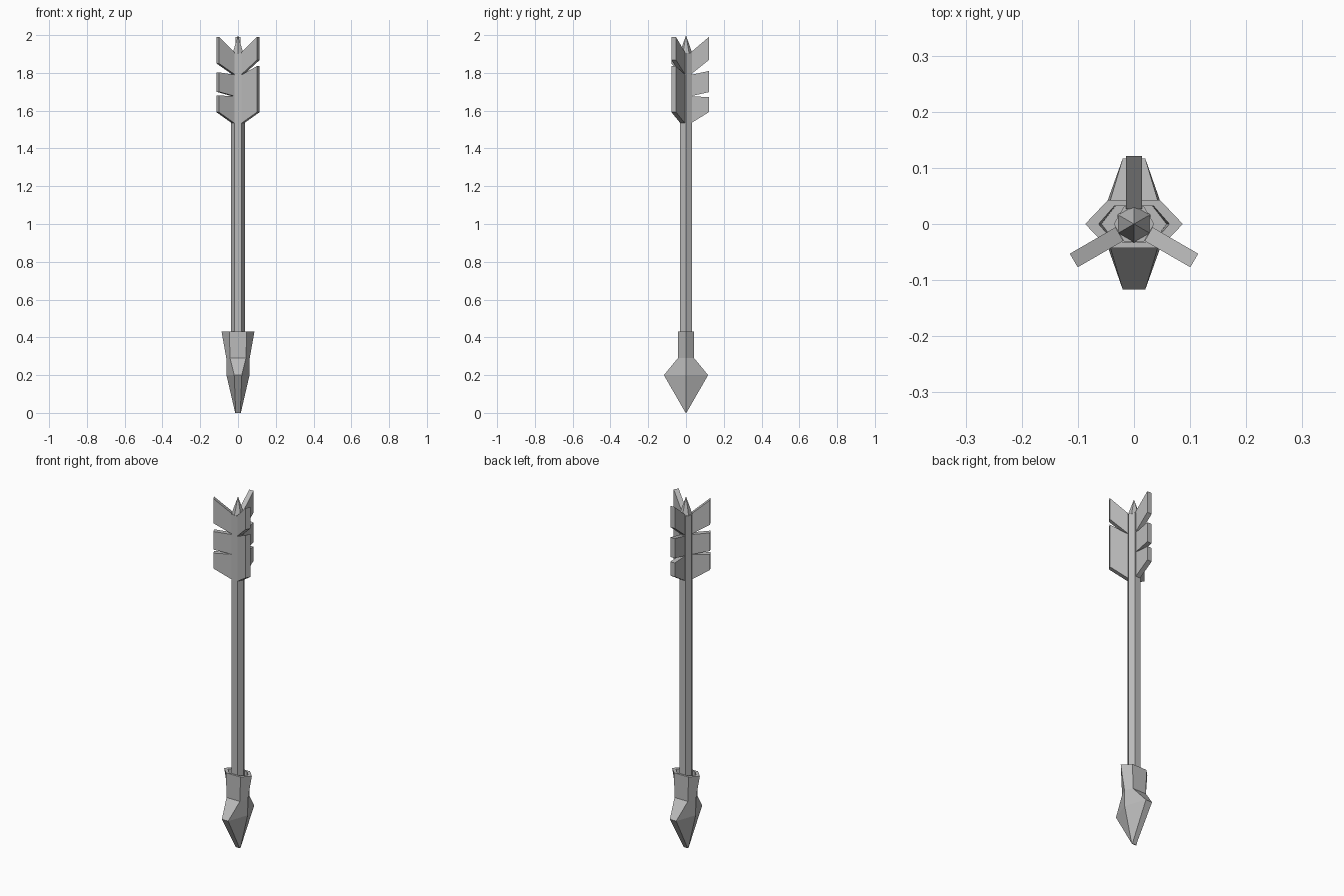
import bpy, bmesh, math
from mathutils import Matrix

if "Cube" in bpy.data.objects:
    bpy.data.objects.remove(bpy.data.objects["Cube"])

grey = bpy.data.materials.new("plain grey")
grey.diffuse_color = (0.5, 0.5, 0.5, 1)
grey.use_nodes = True
grey.node_tree.nodes["Principled BSDF"].inputs["Base Color"].default_value = grey.diffuse_color


def finish(name, bm):
    bmesh.ops.recalc_face_normals(bm, faces=bm.faces)
    me = bpy.data.meshes.new(name)
    bm.to_mesh(me)
    bm.free()
    me.materials.append(grey)
    ob = bpy.data.objects.new(name, me)
    bpy.context.collection.objects.link(ob)
    return ob


def loft(name, rings):
    """Skin six-sided rings given as (z, side point x, corner x, corner y)."""
    bm = bmesh.new()
    loops = []
    for z, sx, cx, cy in rings:
        pts = [(sx, 0), (cx, cy), (-cx, cy), (-sx, 0), (-cx, -cy), (cx, -cy)]
        loops.append([bm.verts.new((x, y, z)) for x, y in pts])
    for a, b in zip(loops, loops[1:]):
        for i in range(6):
            j = (i + 1) % 6
            bm.faces.new((a[i], a[j], b[j], b[i]))
    bm.faces.new(loops[0])
    bm.faces.new(loops[-1])
    return finish(name, bm)


def vane(name, angle, pieces):
    """Feather pieces as (outer bottom, outer top, inner top, inner bottom) heights."""
    bm = bmesh.new()
    r0, r1, t = 0.03, 0.124, 0.014
    for ob_, ot, it, ib in pieces:
        prof = [(r0, ib), (r1, ob_), (r1, ot), (r0, it)]
        f = bm.faces.new([bm.verts.new((r, -t, z)) for r, z in prof])
        ext = bmesh.ops.extrude_face_region(bm, geom=[f])
        moved = [v for v in ext["geom"] if isinstance(v, bmesh.types.BMVert)]
        bmesh.ops.translate(bm, vec=(0, 2 * t, 0), verts=moved)
    bm.transform(Matrix.Translation((0, -0.003, 0)) @
                 Matrix.Rotation(math.radians(angle), 4, 'Z'))
    return finish(name, bm)


# Head: faceted point with a hollow socket at its top
loft("arrow_head", [
    (0.0, 0.015, 0.012, 0.002),
    (0.20, 0.061, 0.02, 0.117),
    (0.29, 0.062, 0.042, 0.043),
    (0.43, 0.087, 0.046, 0.043),
    (0.43, 0.063, 0.035, 0.032),
    (0.36, 0.058, 0.033, 0.032),
])

# Hexagonal shaft
loft("shaft", [(0.34, 0.036, 0.018, 0.031), (1.905, 0.036, 0.018, 0.031)])

# Pointed nock on the shaft end
bm = bmesh.new()
bmesh.ops.create_cone(bm, cap_ends=True, segments=6, radius1=0.034, radius2=0,
                      depth=0.1, matrix=Matrix.Translation((0, 0, 1.95)) @
                      Matrix.Rotation(math.radians(30), 4, 'Z'))
rot = Matrix.Rotation(math.radians(30), 4, 'Z')
bm.transform(rot)
finish("nock", bm)

# Three vanes, each with its own torn notches
vane("back_vane", 90, [(1.868, 1.99, 1.91, 1.793),
                       (1.698, 1.81, 1.79, 1.677),
                       (1.592, 1.671, 1.677, 1.534)])
vane("left_vane", 210, [(1.85, 1.99, 1.91, 1.793),
                        (1.70, 1.803, 1.79, 1.677),
                        (1.592, 1.68, 1.677, 1.534)])
vane("right_vane", 330, [(1.868, 1.99, 1.91, 1.793),
                         (1.592, 1.836, 1.79, 1.534)])
